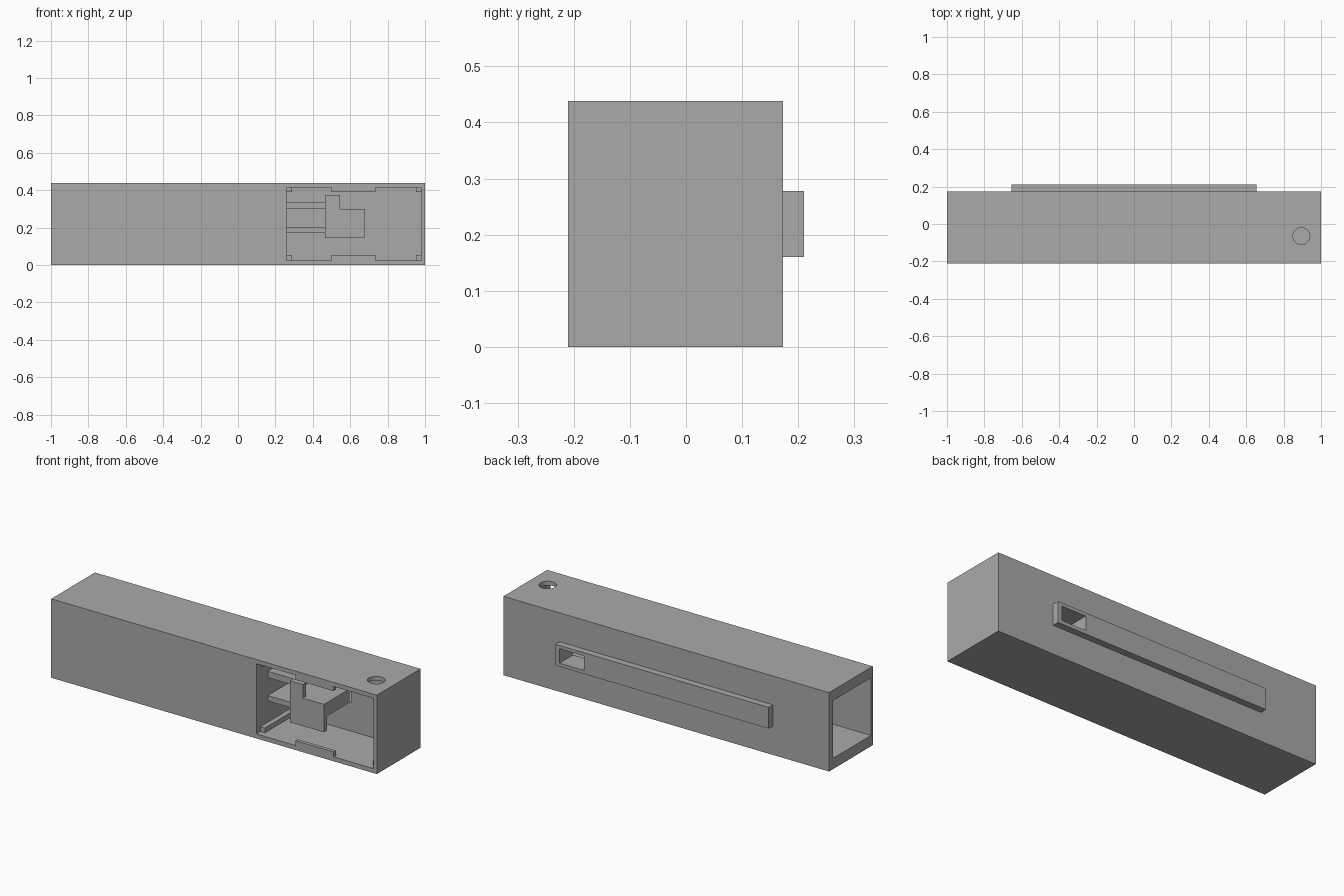
import bpy
import bmesh
from mathutils import Matrix, Vector

old = bpy.data.objects.get("Cube")
if old:
    bpy.data.objects.remove(old, do_unlink=True)

grey = bpy.data.materials.new("plain_grey")
grey.use_nodes = True
grey.diffuse_color = (0.4, 0.4, 0.4, 1)
grey.node_tree.nodes["Principled BSDF"].inputs["Base Color"].default_value = (0.4, 0.4, 0.4, 1)


def make(name, bm):
    mesh = bpy.data.meshes.new(name)
    bm.to_mesh(mesh)
    bm.free()
    mesh.materials.append(grey)
    obj = bpy.data.objects.new(name, mesh)
    bpy.context.collection.objects.link(obj)
    return obj


def box(name, x, y, z):
    """Box from (min, max) pairs on each axis."""
    bm = bmesh.new()
    bmesh.ops.create_cube(bm, size=1)
    low, high = (Vector(c) for c in zip(x, y, z))
    bmesh.ops.scale(bm, vec=high - low, verts=bm.verts)
    bmesh.ops.translate(bm, vec=(low + high) / 2, verts=bm.verts)
    return make(name, bm)


def cut(target, cutter):
    mod = target.modifiers.new(cutter.name, "BOOLEAN")
    mod.operation = "DIFFERENCE"
    mod.solver = "EXACT"
    mod.object = cutter
    bpy.context.view_layer.objects.active = target
    bpy.ops.object.modifier_apply(modifier=mod.name)


FRONT, BACK, TOP = -0.21, 0.173, 0.438
CAVITY_BACK = 0.09
X0, X1, Z0, Z1 = 0.26, 0.98, 0.025, 0.415

# Main housing and the long rail on its back
housing = box("housing", (-1, 1), (FRONT, BACK), (0, TOP))
rail = box("back_rail", (-0.655, 0.655), (BACK, 0.21), (0.16, 0.278))

# Front compartment, open-ended tube, rail slot and top hole
compartment = box("compartment_cutter", (X0, X1), (-0.3, CAVITY_BACK), (Z0, Z1))
tube = box("tube_cutter", (-1.1, 0.23), (-0.195, 0.14), (0.06, 0.38))
slot = box("slot_cutter", (0.48, 0.63), (0.05, 0.3), (0.18, 0.26))
bm = bmesh.new()
bmesh.ops.create_cone(bm, cap_ends=True, segments=32, radius1=0.045, radius2=0.045,
                      depth=0.1, matrix=Matrix.Translation((0.895, -0.065, TOP)))
hole = make("hole_cutter", bm)
for cutter in (compartment, tube, slot, hole):
    cut(housing, cutter)
cut(rail, slot)
for cutter in (compartment, tube, slot, hole):
    bpy.data.objects.remove(cutter, do_unlink=True)

# Catch lips on the compartment edges and posts in its corners
for level, za, zb in (("lower", Z0, 0.052), ("upper", 0.39, Z1)):
    box(level + "_lip", (0.5, 0.735), (FRONT, FRONT + 0.02), (za, zb))
    for side, xa, xb in (("inner", X0, X0 + 0.028), ("outer", X1 - 0.028, X1)):
        box(f"{level}_{side}_post", (xa, xb), (-0.175, CAVITY_BACK), (za, zb))

# Two guide shelves reaching from the partition to the slider
for level, za, zb in (("lower", 0.17, 0.2), ("upper", 0.3, 0.335)):
    box(level + "_guide", (X0, 0.465), (-0.11, CAVITY_BACK), (za, zb))

# Slider: front plate, upright finger tab and thick upper block
box("slider_plate", (0.465, 0.675), (FRONT, FRONT + 0.025), (0.145, 0.225))
box("slider_tab", (0.465, 0.545), (FRONT, FRONT + 0.03), (0.3, 0.375))
box("slider_block", (0.465, 0.675), (FRONT, 0.016), (0.225, 0.3))
